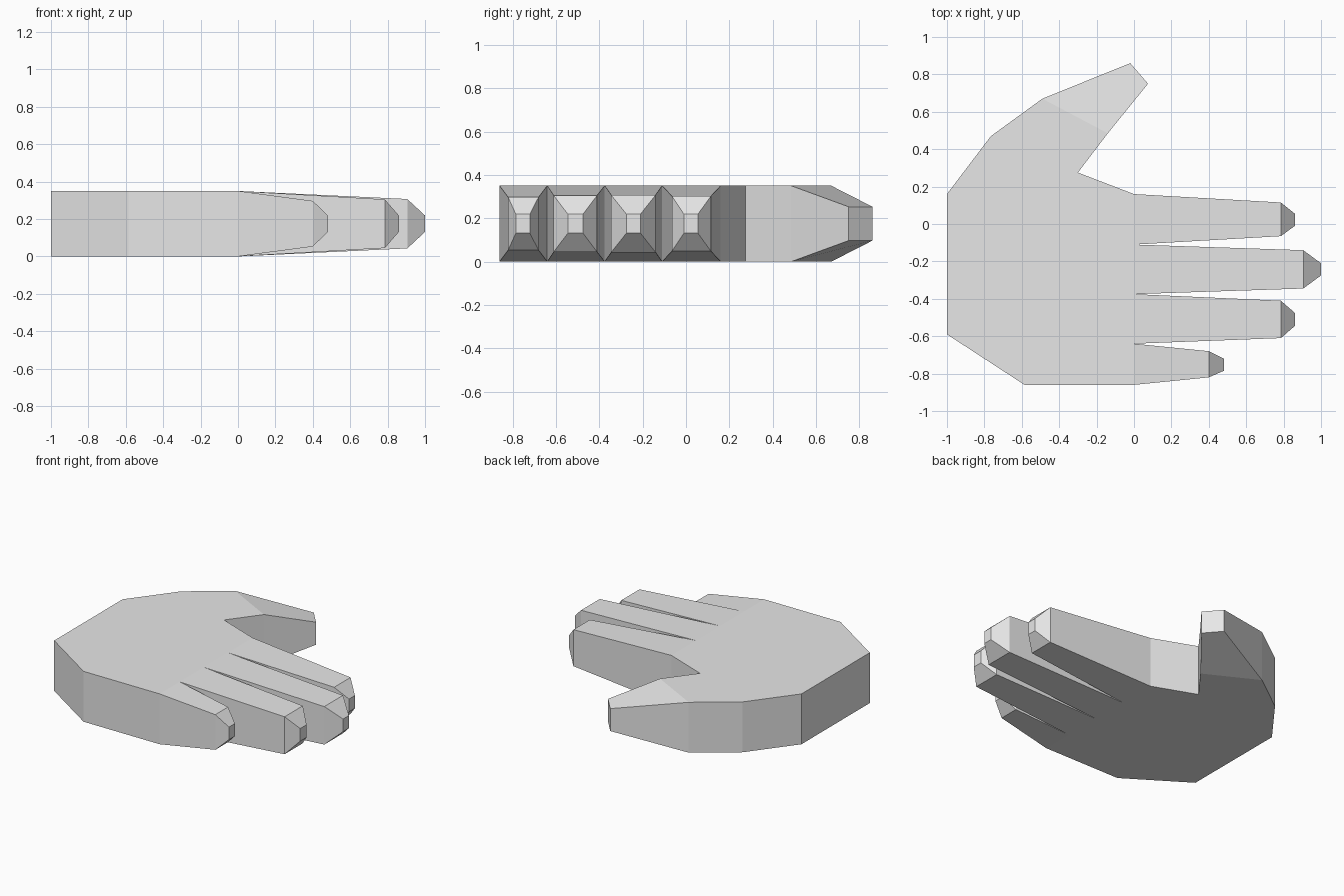
import bpy

cube = bpy.data.objects.get("Cube")
if cube:
    bpy.data.objects.remove(cube, do_unlink=True)

THICK = 0.35
MID = THICK / 2

# Single flat colour
grey = bpy.data.materials.new("light_grey")
grey.use_nodes = True
grey.diffuse_color = (0.8, 0.8, 0.8, 1)
grey.node_tree.nodes["Principled BSDF"].inputs["Base Color"].default_value = grey.diffuse_color


def add_part(name, verts, faces):
    mesh = bpy.data.meshes.new(name)
    mesh.from_pydata(verts, [], faces)
    mesh.materials.append(grey)
    obj = bpy.data.objects.new(name, mesh)
    bpy.context.collection.objects.link(obj)
    return obj


def prism(name, outline, open_edges):
    """Extrude an outline, leaving the walls open where other parts join."""
    n = len(outline)
    verts = [(x, y, z) for z in (0, THICK) for x, y in outline]
    faces = [list(range(n))[::-1], list(range(n, n + n))]
    for i in range(n):
        if i not in open_edges:
            j = (i + 1) % n
            faces.append([i, j, n + j, n + i])
    add_part(name, verts, faces)


def loft(name, sections):
    """Join rectangular sections (right point, left point, half height), capping the far end."""
    verts = []
    for right, left, half in sections:
        low, high = MID - half, MID + half
        verts += [(*right, low), (*left, low), (*left, high), (*right, high)]
    faces = []
    for s in range(len(sections) - 1):
        for i in range(4):
            j = (i + 1) % 4
            a, b = s * 4, s * 4 + 4
            faces.append([a + i, a + j, b + j, b + i])
    end = len(verts) - 4
    faces.append([end, end + 1, end + 2, end + 3])
    add_part(name, verts, faces)


# Palm, with knuckle points along x = 0 and the thumb base at the back
knuckles = [-0.86, -0.64, -0.375, -0.11, 0.16]
thumb_inner, thumb_outer = (-0.14, 0.485), (-0.49, 0.67)
outline = [(0, y) for y in knuckles]
outline += [(-0.3, 0.275), thumb_inner, thumb_outer, (-0.765, 0.47),
            (-1, 0.16), (-1, -0.59), (-0.585, -0.86)]
prism("palm", outline, {0, 1, 2, 3, 6})

# Fingers: last joint x, tip x, joint y range, tip y range, joint half height
fingers = {
    "little_finger": (0.4, 0.48, (-0.82, -0.68), (-0.785, -0.72), 0.122),
    "ring_finger": (0.785, 0.86, (-0.61, -0.41), (-0.545, -0.475), 0.13),
    "middle_finger": (0.905, 1.0, (-0.345, -0.14), (-0.275, -0.21), 0.132),
    "index_finger": (0.785, 0.86, (-0.065, 0.115), (-0.01, 0.055), 0.127),
}
for i, (name, (joint, tip, wide, narrow, half)) in enumerate(fingers.items()):
    loft(name, [
        ((0, knuckles[i]), (0, knuckles[i + 1]), MID),
        ((joint, wide[0]), (joint, wide[1]), half),
        ((tip, narrow[0]), (tip, narrow[1]), 0.044),
    ])

# Thumb, tapering in height to a blunt end
loft("thumb", [
    (thumb_inner, thumb_outer, MID),
    ((0.075, 0.75), (-0.02, 0.86), 0.078),
])
